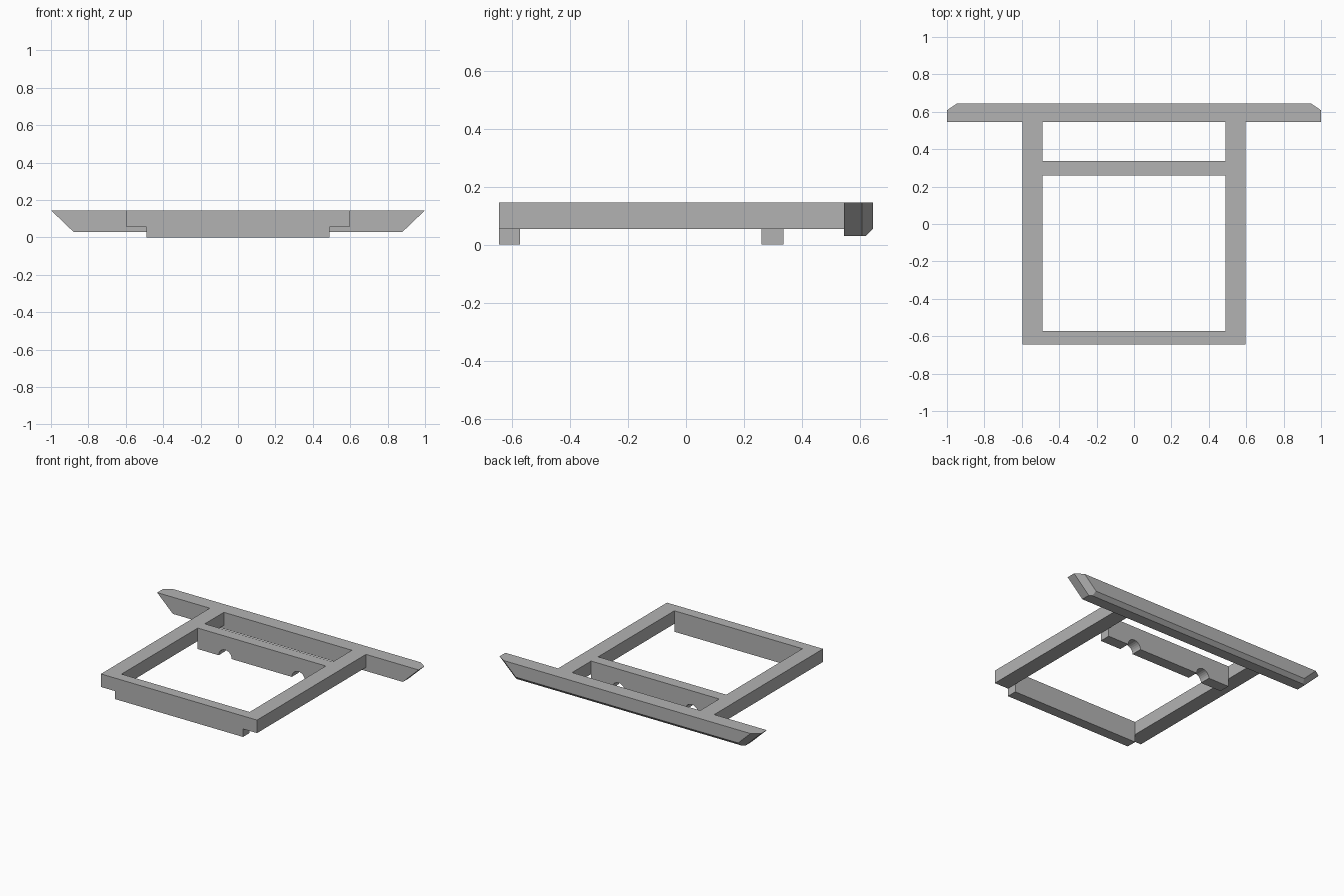
import bpy, bmesh, math
from mathutils import Vector

cube = bpy.data.objects.get("Cube")
if cube:
    bpy.data.objects.remove(cube, do_unlink=True)

grey = bpy.data.materials.new("plain_grey")
grey.use_nodes = True
grey.diffuse_color = (0.45, 0.45, 0.45, 1)
grey.node_tree.nodes["Principled BSDF"].inputs["Base Color"].default_value = grey.diffuse_color

TOP = 0.145        # shared upper surface
INNER, OUTER = 0.49, 0.597
FRONT, BACK = -0.645, 0.645


def finish(name, bm):
    bmesh.ops.recalc_face_normals(bm, faces=bm.faces)
    mesh = bpy.data.meshes.new(name)
    bm.to_mesh(mesh)
    bm.free()
    mesh.materials.append(grey)
    obj = bpy.data.objects.new(name, mesh)
    bpy.context.collection.objects.link(obj)
    return obj


def prism(points, offset):
    """Extrude a closed outline by the offset vector."""
    bm = bmesh.new()
    face = bm.faces.new([bm.verts.new(p) for p in points])
    result = bmesh.ops.extrude_face_region(bm, geom=[face], use_keep_orig=True)
    moved = [v for v in result["geom"] if isinstance(v, bmesh.types.BMVert)]
    bmesh.ops.translate(bm, verts=moved, vec=offset)
    return bm


def crossbar(name, y0, y1, notches=(), radius=0.05):
    """Bar between the rails, with round notches in its lower edge."""
    outline = [(INNER, TOP), (-INNER, TOP), (-INNER, 0)]
    for x in notches:
        for i in range(13):
            a = math.pi * (1 - i / 12)
            outline.append((x + radius * math.cos(a), radius * math.sin(a)))
    outline.append((INNER, 0))
    return finish(name, prism([(x, y0, z) for x, z in outline], (0, y1 - y0, 0)))


# Side rails
for name, side in (("left_rail", 1), ("right_rail", -1)):
    outline = [(side * x, FRONT, z) for x, z in
               ((INNER, 0.055), (OUTER, 0.055), (OUTER, TOP), (INNER, TOP))]
    finish(name, prism(outline, (0, 0.545 - FRONT, 0)))

# Crossbars
crossbar("front_crossbar", FRONT, -0.573)
crossbar("middle_crossbar", 0.26, 0.337, notches=(-0.28, 0.28))

# Back bar with a chamfered lower back edge
profile = [(0.545, 0.03), (0.62, 0.03), (BACK, 0.055), (BACK, TOP), (0.545, TOP)]
bm = prism([(-1, y, z) for y, z in profile], (2, 0, 0))

# Sloping ends and chamfered back corners, cut by planes on both sides
for side in (1, -1):
    slope = Vector((side * 0.12, 0, 0.115))
    corner = Vector((side, 0.608, TOP))
    for along in (Vector((0, 1, 0)), Vector((-side * 0.055, 0.037, 0))):
        normal = slope.cross(along)
        if normal.x * side < 0:
            normal.negate()
        cut = bmesh.ops.bisect_plane(
            bm, geom=bm.verts[:] + bm.edges[:] + bm.faces[:], dist=1e-5,
            plane_co=corner, plane_no=normal, clear_outer=True)
        rim = [e for e in cut["geom_cut"] if isinstance(e, bmesh.types.BMEdge)]
        bmesh.ops.holes_fill(bm, edges=[e for e in rim if e.is_boundary], sides=0)
bmesh.ops.remove_doubles(bm, verts=bm.verts, dist=1e-5)
finish("back_bar", bm)
